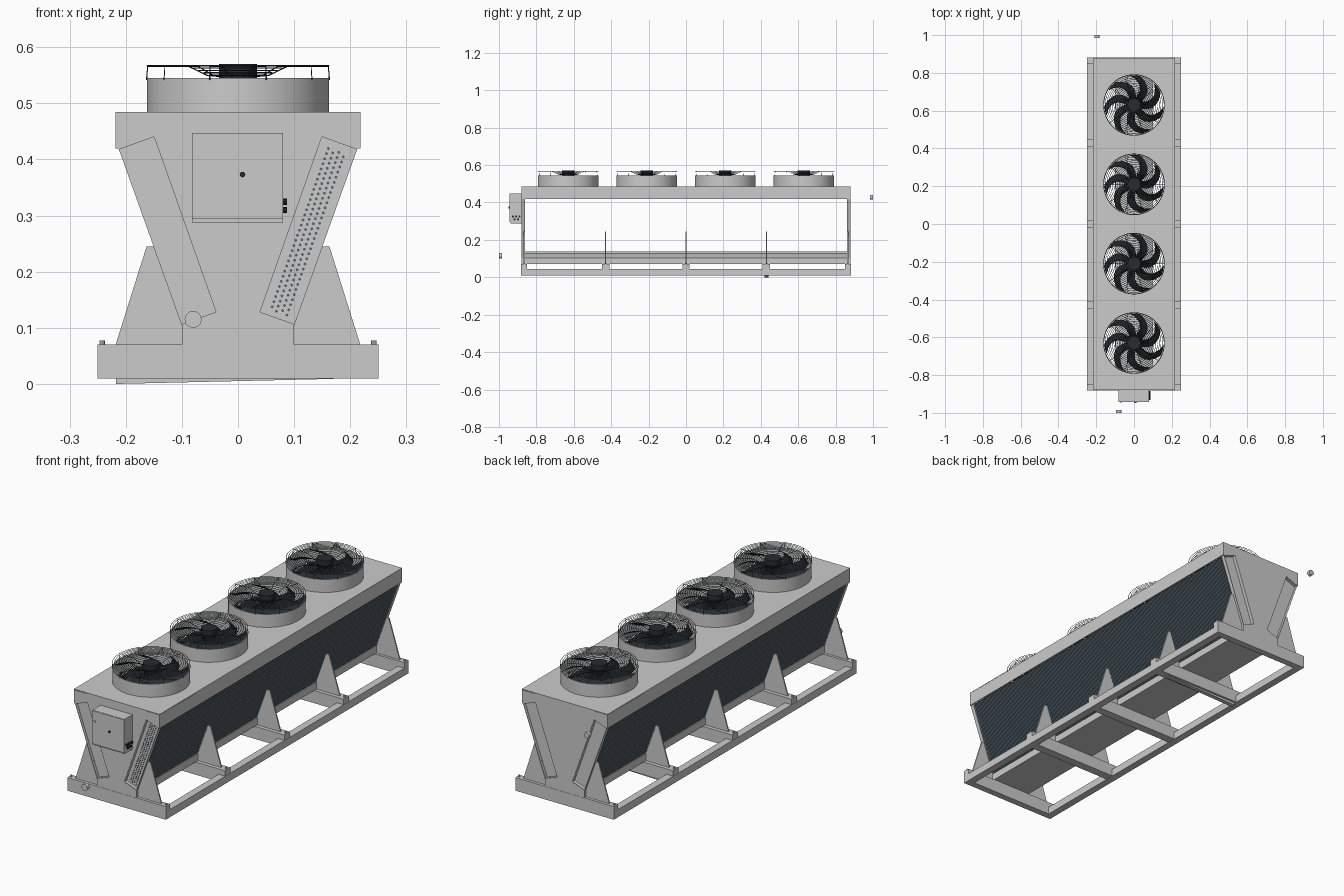
import bpy, bmesh
from math import sin, cos, pi, tau
from mathutils import Matrix, Vector

if "Cube" in bpy.data.objects:
    bpy.data.objects.remove(bpy.data.objects["Cube"])


def mat(name, rgb):
    m = bpy.data.materials.new(name)
    m.diffuse_color = (*rgb, 1)
    m.use_nodes = True
    m.node_tree.nodes["Principled BSDF"].inputs["Base Color"].default_value = m.diffuse_color
    return m


DARK = mat("dark_plastic", (0.02, 0.025, 0.03))
FIN = mat("coil_fin", (0.09, 0.125, 0.15))


def finish(name, bm, m=None, smooth=False, recalc=True):
    if recalc:
        bmesh.ops.recalc_face_normals(bm, faces=bm.faces)
    me = bpy.data.meshes.new(name)
    bm.to_mesh(me)
    bm.free()
    o = bpy.data.objects.new(name, me)
    bpy.context.collection.objects.link(o)
    if m:
        me.materials.append(m)
    if smooth:
        bpy.ops.object.select_all(action='DESELECT')
        o.select_set(True)
        bpy.context.view_layer.objects.active = o
        bpy.ops.object.shade_smooth_by_angle(angle=0.6)
    return o


def prism(bm, pts, y0, y1):
    """Extrude an xz outline along y."""
    a = [bm.verts.new((x, y0, z)) for x, z in pts]
    b = [bm.verts.new((x, y1, z)) for x, z in pts]
    bm.faces.new(a)
    bm.faces.new(b[::-1])
    n = len(pts)
    for i in range(n):
        j = (i + 1) % n
        bm.faces.new((a[i], b[i], b[j], a[j]))


def box(bm, x0, x1, y0, y1, z0, z1):
    prism(bm, [(x0, z0), (x1, z0), (x1, z1), (x0, z1)], y0, y1)


def cyl(bm, r, d, loc, axis='Z', n=16):
    rot = {'Z': Matrix(), 'Y': Matrix.Rotation(pi / 2, 4, 'X'), 'X': Matrix.Rotation(pi / 2, 4, 'Y')}[axis]
    bmesh.ops.create_cone(bm, cap_ends=True, segments=n, radius1=r, radius2=r, depth=d,
                          matrix=Matrix.Translation(loc) @ rot)


def lathe(bm, prof, n=48, closed=True):
    rings = [[bm.verts.new((r * cos(tau * i / n), r * sin(tau * i / n), z)) for i in range(n)] for r, z in prof]
    m = len(prof)
    for k in range(m if closed else m - 1):
        p, q = rings[k], rings[(k + 1) % m]
        for i in range(n):
            j = (i + 1) % n
            bm.faces.new((p[i], p[j], q[j], q[i]))


def curve(name, splines, **kw):
    """Poly curve turned into a mesh; splines are (points, cyclic)."""
    c = bpy.data.curves.new(name, 'CURVE')
    for k, v in kw.items():
        setattr(c, k, v)
    for pts, cyc in splines:
        s = c.splines.new('POLY')
        s.points.add(len(pts) - 1)
        for p, v in zip(s.points, pts):
            p.co = (*v, 1)
        s.use_cyclic_u = cyc
    o = bpy.data.objects.new(name, c)
    bpy.context.collection.objects.link(o)
    bpy.ops.object.select_all(action='DESELECT')
    o.select_set(True)
    bpy.context.view_layer.objects.active = o
    bpy.ops.object.convert(target='MESH')
    return bpy.context.object


def circle(r, z=0, y=0, n=48):
    return [(r * cos(tau * i / n), y + r * sin(tau * i / n), z) for i in range(n)]


FANS = (-0.63, -0.21, 0.21, 0.63)
STATIONS = (-0.865, -0.43, 0, 0.43, 0.865)
COIL = [(0.10, 0.104), (0.038, 0.126), (0.15, 0.443), (0.213, 0.42)]


def flip(pts, s):
    return [(s * x, z) for x, z in pts]


# base frame: long rails, end beams, cross members
bm = bmesh.new()
for s in (-1, 1):
    x0, x1 = sorted((s * 0.216, s * 0.25))
    box(bm, x0, x1, -0.88, 0.88, 0.01, 0.045)
    y0, y1 = sorted((s * 0.85, s * 0.881))
    box(bm, -0.25, 0.25, y0, y1, 0.01, 0.07)
for y in STATIONS[1:4]:
    box(bm, -0.218, 0.218, y - 0.02, y + 0.02, 0.012, 0.045)
    box(bm, -0.249, 0.249, y - 0.02, y + 0.02, 0.045, 0.07)
finish("base_frame", bm)

# slightly tilted shim under one cross member
bm = bmesh.new()
prism(bm, [(-0.217, 0), (0.17, 0.009), (0.17, 0.013), (-0.217, 0.013)], 0.42, 0.44)
finish("base_shim", bm)

# fixing bolts on the frame
bm = bmesh.new()
for y in STATIONS:
    for s in (-1, 1):
        cyl(bm, 0.005, 0.008, (s * 0.242, y, 0.073), n=8)
finish("frame_bolts", bm)

# triangular support gussets
bm = bmesh.new()
for y in STATIONS:
    for s in (-1, 1):
        prism(bm, flip([(0.1, 0.07), (0.218, 0.07), (0.163, 0.245), (0.15, 0.245), (0.1, 0.106)], s),
              y - 0.003, y + 0.003)
finish("support_gussets", bm)

# bottom tray between the coils
bm = bmesh.new()
box(bm, -0.1, 0.1, -0.868, 0.868, 0.07, 0.104)
box(bm, -0.038, 0.038, -0.868, 0.868, 0.104, 0.137)
for s in (-1, 1):
    prism(bm, flip([(0.1, 0.1), (0.038, 0.122), (0.038, 0.126), (0.1, 0.104)], s), -0.868, 0.868)
finish("bottom_tray", bm)

# end panels filling the space between the coils
half = [(0.1, 0.07), (0.1, 0.104), (0.038, 0.126), (0.15, 0.443), (0.213, 0.42), (0.218, 0.42), (0.218, 0.485)]
for nm, y0, y1 in (("front_end_panel", -0.88, -0.866), ("back_end_panel", 0.866, 0.88)):
    bm = bmesh.new()
    prism(bm, half + flip(half[::-1], -1), y0, y1)
    finish(nm, bm)

# top casing: skirt walls and deck with fan openings
bm = bmesh.new()
for s in (-1, 1):
    x0, x1 = sorted((s * 0.214, s * 0.218))
    box(bm, x0, x1, -0.88, 0.88, 0.42, 0.485)
finish("top_casing_skirt", bm)
deck = [(-0.218, -0.88, 0), (0.218, -0.88, 0), (0.218, 0.88, 0), (-0.218, 0.88, 0)]
o = curve("top_deck", [(deck, True)] + [(circle(0.158, y=y), True) for y in FANS],
          dimensions='2D', fill_mode='BOTH', extrude=0.002)
o.location.z = 0.483

# slanted coils: thin fins, end plates with flanges
for s, side in ((-1, "left"), (1, "right")):
    bm = bmesh.new()
    pts = flip(COIL, s)
    N = 220
    for i in range(N):
        y = -0.86 + 1.72 * i / (N - 1)
        bm.faces.new([bm.verts.new((x, y, z)) for x, z in pts])
    finish(side + "_coil_fins", bm, FIN, recalc=False)
    bm = bmesh.new()
    c = sum((Vector(p) for p in pts), Vector((0, 0))) / 4
    inner = [tuple(c + (Vector(p) - c) * 0.985) for p in pts]
    for e in (-1, 1):
        y0, y1 = sorted((e * 0.86, e * 0.864))
        prism(bm, pts, y0, y1)
        y0, y1 = sorted((e * 0.864, e * 0.879))
        for i in (0, 1, 2, 3):
            j = (i + 1) % 4
            prism(bm, [pts[i], pts[j], inner[j], inner[i]], y0, y1)
    finish(side + "_coil_end_plates", bm)

# tube ends on the front of the right coil
bm = bmesh.new()
a, b, c, d = (Vector(p) for p in COIL)
for k in range(4):
    u = 0.28 + 0.15 * k
    for i in range(32):
        v = 0.04 + 0.92 * (i + 0.5 * (k % 2)) / 32
        p = a.lerp(b, u).lerp(d.lerp(c, u), v)
        cyl(bm, 0.0026, 0.003, (p.x, -0.8645, p.y), 'Y', 8)
finish("coil_tube_ends", bm, FIN)

# fan shroud ring
bm = bmesh.new()
lathe(bm, [(0.162, 0.484), (0.162, 0.545), (0.158, 0.545), (0.158, 0.484)])
shroud = finish("fan_shroud", bm, smooth=True)

# fan motor and hub
bm = bmesh.new()
cyl(bm, 0.034, 0.026, (0, 0, 0.557), n=24)
cyl(bm, 0.03, 0.035, (0, 0, 0.5275), n=24)
hub = finish("fan_motor", bm, DARK, smooth=True)

# seven sickle blades
bm = bmesh.new()
for k in range(7):
    rows = []
    for i in range(8):
        t = i / 7
        r = 0.028 + 0.129 * t
        mid = tau * k / 7 + 0.65 * t ** 1.6 - 0.15 * sin(pi * t)
        w = (0.018 + 0.010 * t) / r
        rows.append([bm.verts.new((r * cos(mid + f * w), r * sin(mid + f * w), 0.529 + 0.012 * f))
                     for f in (-1, 0, 1)])
    for p, q in zip(rows, rows[1:]):
        for j in (0, 1):
            bm.faces.new((p[j], p[j + 1], q[j + 1], q[j]))
blades = finish("fan_blades", bm, DARK, smooth=True, recalc=False)

# wire guard: concentric rings plus bent spokes
spoke = [(0.033, 0.548), (0.055, 0.55), (0.088, 0.566), (0.161, 0.566), (0.163, 0.542)]


def guard_z(r):
    return 0.549 + 0.017 * min(1, max(0, (r - 0.05) / 0.038))


wires = [(circle(r, guard_z(r) + 0.001), True) for r in [0.042 + 0.0092 * i for i in range(14)]]
for k in range(10):
    an = tau * k / 10
    wires.append(([(r * cos(an), r * sin(an), z) for r, z in spoke], False))
guard = curve("fan_guard", wires, dimensions='3D', bevel_depth=0.0011, bevel_resolution=0)
guard.data.materials.append(DARK)

# repeat the fan set along the deck
for part in (shroud, hub, blades, guard):
    for i, y in enumerate(FANS):
        o = part if i == 0 else part.copy()
        if i:
            bpy.context.collection.objects.link(o)
        o.location.y = y

# control cabinet with door, lock, plate and cable glands
bm = bmesh.new()
box(bm, -0.082, 0.08, -0.937, -0.88, 0.288, 0.447)
box(bm, -0.082, 0.08, -0.943, -0.938, 0.295, 0.447)
box(bm, -0.075, -0.064, -0.945, -0.943, 0.397, 0.403)
finish("control_cabinet", bm)
bm = bmesh.new()
cyl(bm, 0.005, 0.006, (0.008, -0.945, 0.373), 'Y', 12)
for y, z in ((-0.925, 0.325), (-0.908, 0.325), (-0.891, 0.325), (-0.916, 0.31), (-0.899, 0.31)):
    cyl(bm, 0.006, 0.008, (0.083, y, z), 'X', 10)
finish("cabinet_fittings", bm, DARK)

# pipe connection stubs at each end
bm = bmesh.new()
cyl(bm, 0.015, 0.016, (-0.08, -0.992, 0.115), 'Y', 24)
finish("front_pipe_stub", bm, smooth=True)
bm = bmesh.new()
cyl(bm, 0.013, 0.016, (-0.195, 0.992, 0.428), 'Y', 24)
finish("back_pipe_stub", bm, smooth=True)
